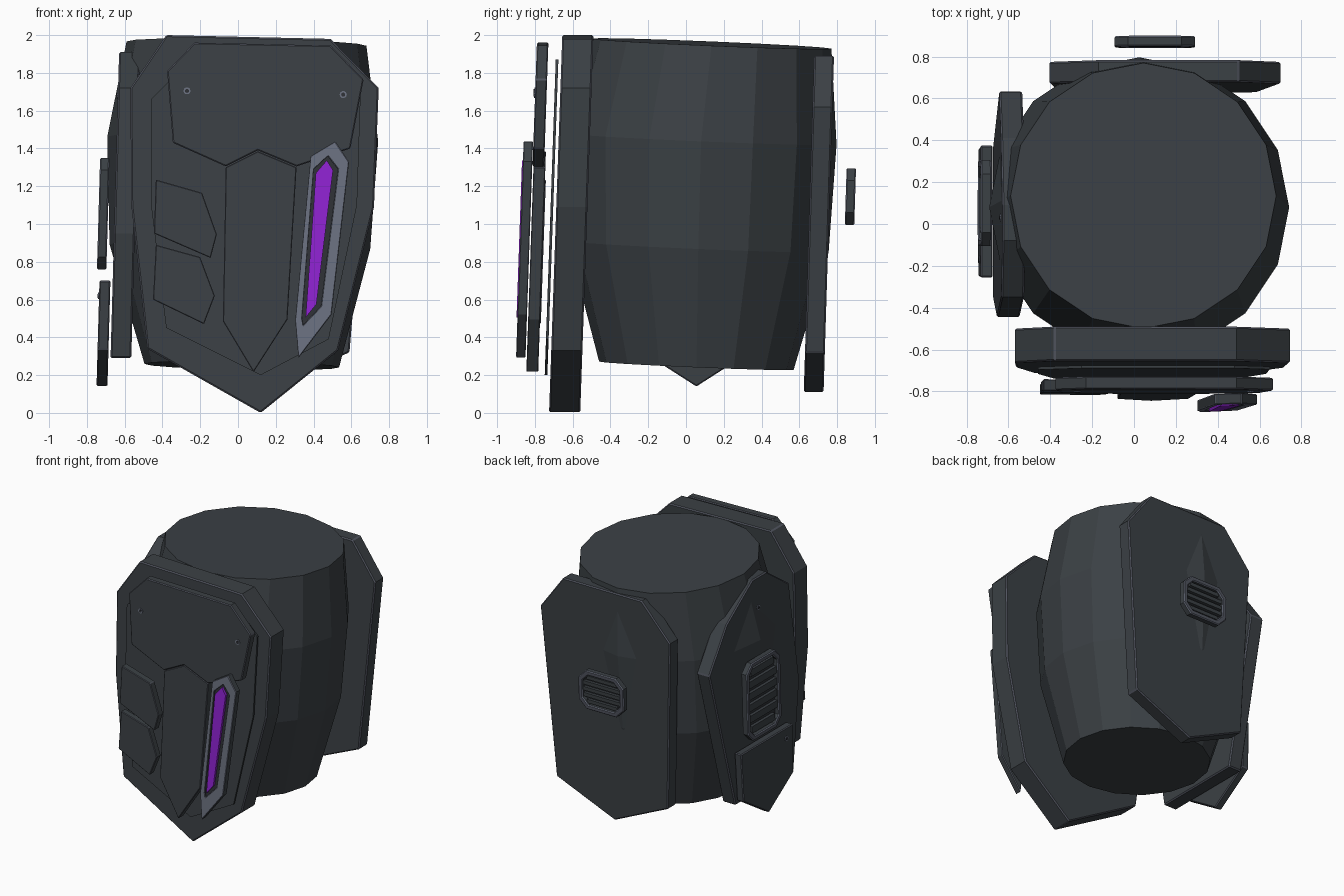
import bpy, bmesh, math

if "Cube" in bpy.data.objects:
    bpy.data.objects.remove(bpy.data.objects["Cube"])


def material(name, rgb):
    m = bpy.data.materials.new(name)
    m.diffuse_color = (*rgb, 1)
    m.use_nodes = True
    m.node_tree.nodes["Principled BSDF"].inputs["Base Color"].default_value = m.diffuse_color
    return m


ARMOUR = material("dark armour grey", (0.044, 0.052, 0.059))
DARK = material("charcoal", (0.028, 0.031, 0.038))
VENT = material("vent grey", (0.080, 0.087, 0.112))
TRIM = material("light trim grey", (0.150, 0.168, 0.220))
GLOW = material("purple light", (0.28, 0.017, 0.65))

# Slightly leaning reference faces: depth axis, outward sign, position at z=0, lean per unit z
SIDES = {"front": (1, -1, -0.725, 0.035),
         "left": (0, -1, -0.683, 0.028),
         "back": (1, 1, 0.725, 0.031)}


def place(side, u, z, d):
    axis, sign, base, lean = SIDES[side]
    depth = base + lean * z + sign * d
    return (depth, u, z) if axis == 0 else (u, depth, z)


def finish(name, bm, mats, bevel=0.0):
    bmesh.ops.recalc_face_normals(bm, faces=bm.faces)
    me = bpy.data.meshes.new(name)
    bm.to_mesh(me)
    bm.free()
    for m in mats:
        me.materials.append(m)
    ob = bpy.data.objects.new(name, me)
    bpy.context.collection.objects.link(ob)
    if bevel:
        # worn edges take the last material slot
        mod = ob.modifiers.new("edge bevel", "BEVEL")
        mod.width, mod.segments = bevel, 1
        mod.limit_method = "ANGLE"
        mod.angle_limit = math.radians(50)
        mod.material = len(mats) - 1
    return ob


def plate(name, side, pts, d0, d1, mat=ARMOUR, bevel=0.0):
    """Solid slab with the given outline between two depths."""
    bm = bmesh.new()
    a = [bm.verts.new(place(side, u, z, d0)) for u, z in pts]
    b = [bm.verts.new(place(side, u, z, d1)) for u, z in pts]
    bm.faces.new(a)
    bm.faces.new(b[::-1])
    n = len(pts)
    for i in range(n):
        j = (i + 1) % n
        bm.faces.new((a[i], a[j], b[j], b[i]))
    return finish(name, bm, [mat, VENT], bevel)


def ring(name, side, outer, inner, d0, d1, mat, bevel=0.0):
    """Frame between two outlines; only its outward face takes the given colour."""
    bm = bmesh.new()
    loops = [[bm.verts.new(place(side, u, z, d)) for u, z in pts]
             for pts, d in ((outer, d0), (outer, d1), (inner, d1), (inner, d0))]
    n = len(outer)
    for k in range(4):
        p, q = loops[k], loops[(k + 1) % 4]
        for i in range(n):
            j = (i + 1) % n
            f = bm.faces.new((p[i], p[j], q[j], q[i]))
            f.material_index = 1 if k == 1 else 0
    return finish(name, bm, [ARMOUR, mat, TRIM], bevel)


def octagon(u, z, w, h, c):
    w, h = w / 2, h / 2
    return [(u + x, z + y) for x, y in
            ((-w + c, h), (w - c, h), (w, h - c), (w, -h + c),
             (w - c, -h), (-w + c, -h), (-w, -h + c), (-w, h - c))]


def vent(name, side, u, z, w, h, d0, d1, slats):
    t = 0.035
    ring(name + "_frame", side, octagon(u, z, w, h, 0.065),
         octagon(u, z, w - 2 * t, h - 2 * t, 0.05), d0, d1, VENT, 0.006)
    plate(name + "_backing", side, octagon(u, z, w - t, h - t, 0.055), d0 + 0.005, d0 + 0.015, DARK)
    step = (h - 2 * t) / slats
    for i in range(slats):
        zc = z - h / 2 + t + (i + 0.5) * step
        hw = w / 2 - t - (0.03 if i in (0, slats - 1) else 0.0)
        plate(f"{name}_slat_{i}", side,
              [(u - hw, zc - step * .3), (u + hw, zc - step * .3),
               (u + hw, zc + step * .3), (u - hw, zc + step * .3)],
              d0 + 0.01, d1 - 0.012, ARMOUR)


def screw(name, side, u, z, d):
    for part, r, h, mat in (("rim", 0.019, 0.005, TRIM), ("core", 0.011, 0.008, DARK)):
        pts = [(u + r * math.cos(i * math.pi / 5), z + r * math.sin(i * math.pi / 5)) for i in range(10)]
        plate(f"{name}_{part}", side, pts, d - 0.002, d + h, mat)


# Sixteen-sided bulging barrel, slightly tilted
bm = bmesh.new()
SEG = 16
rows = []
for cx, cy, z, r in ((0.02, 0.055, 0.25, 0.515), (0.01, 0.065, 0.88, 0.69),
                     (0.025, 0.08, 1.45, 0.717), (0.045, 0.135, 1.955, 0.635)):
    row = []
    for i in range(SEG):
        a = 2 * math.pi * i / SEG
        dx, dy = r * math.cos(a), r * math.sin(a)
        row.append(bm.verts.new((cx + dx, cy + dy, z - 0.042 * dy - 0.018 * dx)))
    rows.append(row)
for p, q in zip(rows, rows[1:]):
    for i in range(SEG):
        j = (i + 1) % SEG
        bm.faces.new((p[i], p[j], q[j], q[i]))
bm.faces.new(rows[0][::-1])
bm.faces.new(rows[-1])
finish("barrel", bm, [ARMOUR])

# Front armour: thick plate with layered panels
plate("front_plate", "front",
      [(-.38, 2.0), (.49, 1.98), (.745, 1.72), (.72, 1.09), (.53, .33),
       (.12, 0.0), (-.48, .34), (-.565, 1.1), (-.57, 1.72)], -0.165, 0.0, ARMOUR, 0.008)
plate("front_sheet", "front",
      [(-.25, 1.87), (.48, 1.87), (.65, 1.71), (.63, 1.1), (.48, .39),
       (.12, .2), (-.38, .45), (-.46, 1.1), (-.46, 1.66)], 0.016, 0.03)
plate("upper_panel", "front",
      [(-.23, 1.96), (.49, 1.945), (.665, 1.765), (.595, 1.4), (.31, 1.305),
       (.105, 1.39), (-.065, 1.305), (-.345, 1.43), (-.375, 1.81)], 0.072, 0.133, ARMOUR, 0.006)
plate("centre_panel", "front",
      [(-.065, 1.3), (.105, 1.385), (.31, 1.3), (.262, .495), (.082, .215), (-.08, .485)],
      0.065, 0.128, ARMOUR, 0.004)
plate("upper_scale", "front",
      [(-.435, 1.235), (-.19, 1.165), (-.112, .945), (-.145, .82), (-.445, .95)],
      0.06, 0.115, ARMOUR, 0.004)
plate("lower_scale", "front",
      [(-.435, .89), (-.2, .825), (-.123, .62), (-.18, .47), (-.45, .6)],
      0.06, 0.11, ARMOUR, 0.004)
for i, (u, z) in enumerate(((-.27, 1.705), (.557, 1.685))):
    screw(f"front_screw_{i}", "front", u, z, 0.133)

# Slanted light strip in its frame
ring("light_frame", "front",
     [(.385, 1.36), (.515, 1.438), (.588, 1.33), (.495, .52), (.32, .29), (.303, .49)],
     [(.4, 1.29), (.475, 1.36), (.53, 1.29), (.44, .565), (.345, .465), (.338, .50)],
     0.135, 0.185, TRIM, 0.004)
plate("light_bed", "front",
      [(.39, 1.31), (.48, 1.38), (.55, 1.3), (.455, .55), (.34, .43), (.325, .5)],
      0.14, 0.172, DARK)
plate("light_strip", "front",
      [(.412, 1.27), (.47, 1.337), (.503, 1.285), (.415, .575), (.358, .505)],
      0.17, 0.19, GLOW)

# Left armour: plate, vent and pointed lower plate
plate("left_plate", "left",
      [(-.08, 1.91), (-.35, 1.72), (-.445, .95), (-.35, .29),
       (.36, .29), (.635, 1.38), (.41, 1.69), (.09, 1.91)], -0.11, 0.0, ARMOUR, 0.008)
plate("left_lower_plate", "left",
      [(.375, .7), (-.255, .7), (-.25, .335), (.055, .14), (.36, .335)],
      0.012, 0.07, ARMOUR, 0.006)
vent("left_vent", "left", 0.1, 1.055, 0.41, 0.59, 0.035, 0.085, 6)
screw("left_screw", "left", 0.03, 1.68, 0.0)
screw("left_lower_screw", "left", -0.17, 0.62, 0.07)

# Back armour: plate and vent
plate("back_plate", "back",
      [(.5, 1.89), (.7, 1.62), (.59, .32), (.1, .11), (-.36, .32), (-.405, 1.62), (-.17, 1.89)],
      -0.105, 0.0, ARMOUR, 0.008)
vent("back_vent", "back", 0.1, 1.145, 0.385, 0.3, 0.085, 0.135, 5)
